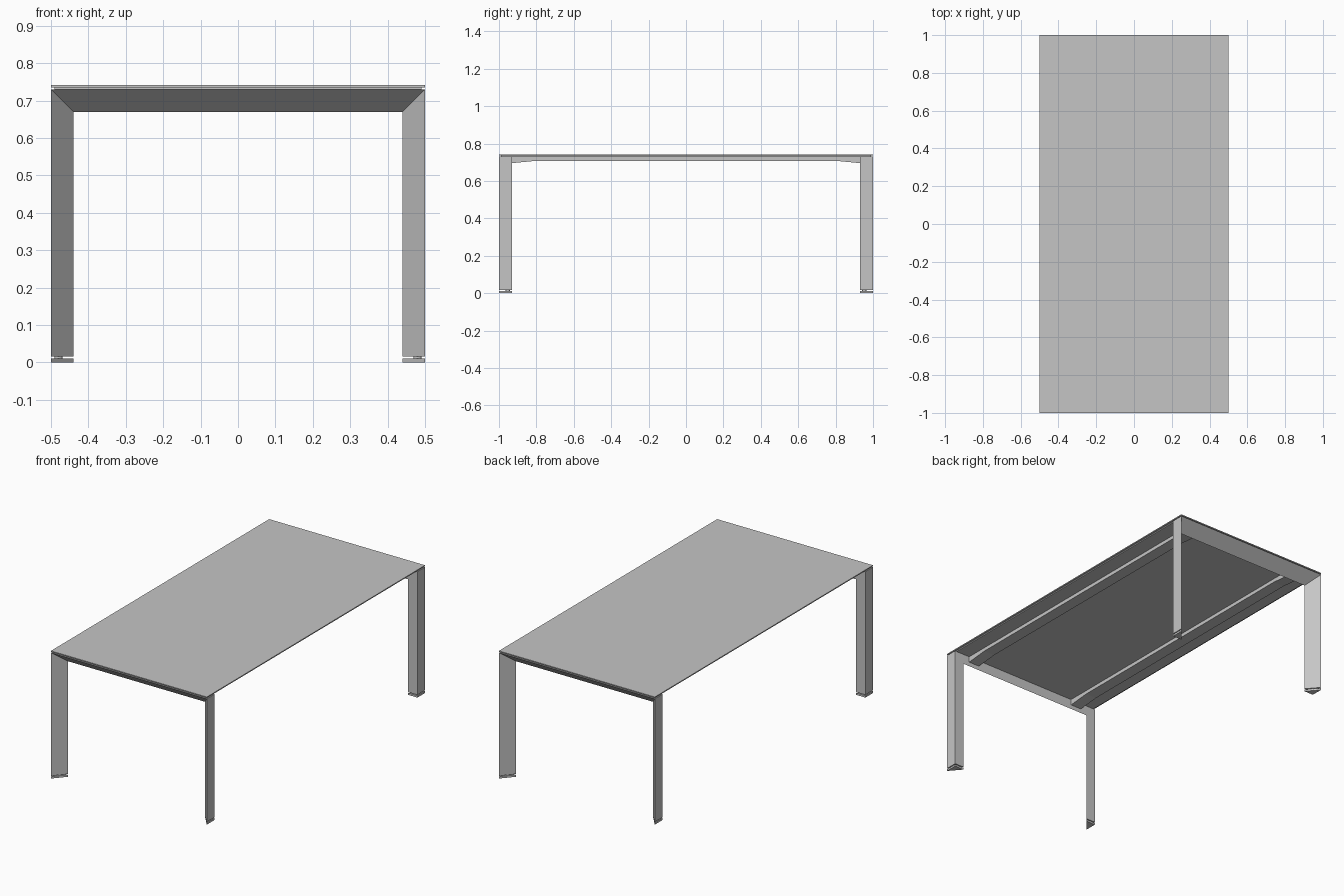
import bpy, bmesh

cube = bpy.data.objects.get("Cube")
if cube:
    bpy.data.objects.remove(cube, do_unlink=True)

grey = bpy.data.materials.new("light grey")
grey.use_nodes = True
colour = (0.56, 0.56, 0.56, 1)
grey.diffuse_color = colour
grey.node_tree.nodes["Principled BSDF"].inputs["Base Color"].default_value = colour

HALF_X, HALF_Y = 0.5, 1.0
INNER_X, INNER_Y = 0.44, 0.93
FRAME_TOP, BEAM_BOTTOM, LEG_BOTTOM = 0.73, 0.67, 0.016


def loft(name, sections):
    """Skin a closed solid through equal-sized rings of points."""
    bm = bmesh.new()
    rings = [[bm.verts.new(p) for p in ring] for ring in sections]
    n = len(rings[0])
    for a, b in zip(rings, rings[1:]):
        for i in range(n):
            j = (i + 1) % n
            bm.faces.new((a[i], a[j], b[j], b[i]))
    bm.faces.new(rings[0])
    bm.faces.new(rings[-1])
    bmesh.ops.recalc_face_normals(bm, faces=bm.faces)
    mesh = bpy.data.meshes.new(name)
    bm.to_mesh(mesh)
    bm.free()
    mesh.materials.append(grey)
    obj = bpy.data.objects.new(name, mesh)
    bpy.context.collection.objects.link(obj)
    return obj


def rectangle(x, y, z):
    return [(-x, -y, z), (x, -y, z), (x, y, z), (-x, y, z)]


def triangle(sx, sy, outer_z, inner_z):
    """Triangular section with its sharp edge at the outer corner."""
    return [(sx * HALF_X, sy * HALF_Y, outer_z),
            (sx * INNER_X, sy * INNER_Y, inner_z),
            (sx * HALF_X, sy * INNER_Y, outer_z)]


# Thin top and the recessed panel beneath it
loft("table_top", [rectangle(HALF_X, HALF_Y, z) for z in (0.735, 0.741)])
loft("recessed_panel", [rectangle(0.49, 0.99, z) for z in (0.729, 0.736)])

for end, sy in (("front", -1), ("back", 1)):
    # Mitred portal frame: leg, beam, leg
    loft(end + "_leg_frame", [
        triangle(-1, sy, LEG_BOTTOM, LEG_BOTTOM),
        triangle(-1, sy, FRAME_TOP, BEAM_BOTTOM),
        triangle(1, sy, FRAME_TOP, BEAM_BOTTOM),
        triangle(1, sy, LEG_BOTTOM, LEG_BOTTOM)])
    for side, sx in (("right", -1), ("left", 1)):
        # Levelling foot on a short stem
        loft(f"{end}_{side}_foot", [triangle(sx, sy, z, z) for z in (0, 0.011)])
        bpy.ops.mesh.primitive_cylinder_add(
            vertices=16, radius=0.011, depth=0.008,
            location=(sx * 0.48, sy * 0.953, 0.0135))
        stem = bpy.context.object
        stem.name = f"{end}_{side}_foot_stem"
        stem.data.materials.append(grey)
        bpy.ops.object.shade_smooth_by_angle()

# Long rails, deeper where they meet the end beams
for side, sx in (("right", -1), ("left", 1)):
    loft(side + "_rail", [
        [(sx * 0.33, y, 0.732), (sx * 0.40, y, 0.732),
         (sx * 0.40, y, z), (sx * 0.33, y, z)]
        for y, z in ((-0.935, 0.695), (-0.8, 0.708), (0.8, 0.708), (0.935, 0.695))])
